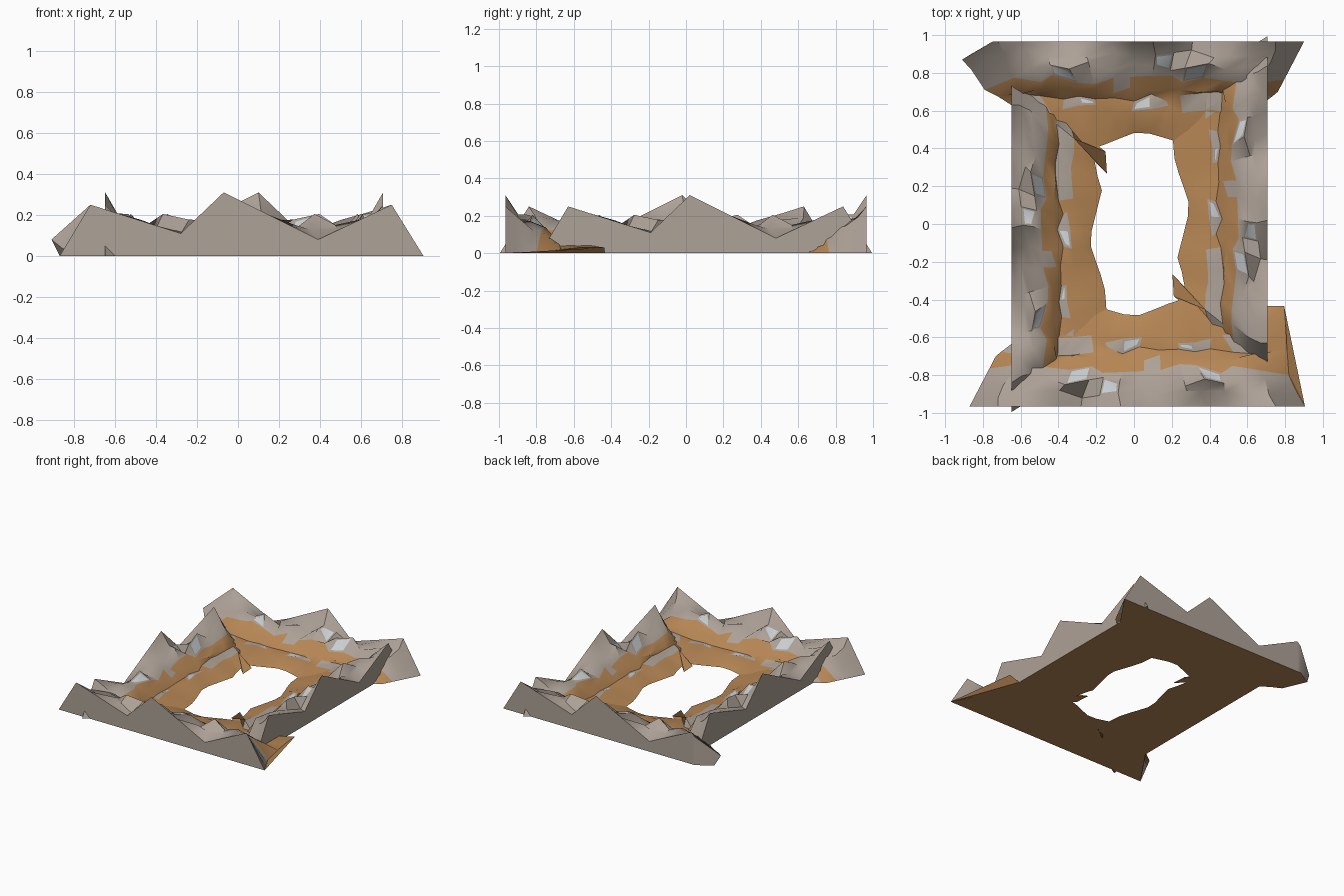
import bpy, bmesh, random
from math import pi
from mathutils import Matrix

if "Cube" in bpy.data.objects:
    bpy.data.objects.remove(bpy.data.objects["Cube"])

def material(name, c):
    m = bpy.data.materials.new(name)
    m.diffuse_color = (*c, 1)
    m.use_nodes = True
    m.node_tree.nodes["Principled BSDF"].inputs["Base Color"].default_value = m.diffuse_color
    return m

MATS = [material("rock", (0.42, 0.36, 0.31)),
        material("earth", (0.47, 0.24, 0.09)),
        material("pale_stone", (0.62, 0.65, 0.67))]

# crest height and foot depth along the ridge
CREST = [(-.87, 0), (-.72, .25), (-.28, .11), (-.07, .31), (.39, .08), (.75, .25), (.905, 0)]
FOOT = [(-.9, .58), (-.5, .58), (-.4, .5), (-.27, .55), (0, .472), (.24, .565), (.4, .58), (.9, .56)]
STATIONS = [-.87, -.72, -.6, -.5, -.4, -.28, -.17, -.07, .04, .15, .27, .39, .5, .62, .75, .905]
# depth and height of the terraces between crest and foot
ROWS = [(0, 0), (.06, .15), (.13, .15), (.2, .12), (.265, .085), (.29, .05), (.36, .05), (.48, 0)]
BAND = [0, 0, 0, 1, 1, 0, 1]
PALE = {(2, 4), (1, 6), (2, 11), (5, 7), (5, 10)}

def interp(table, x):
    for (a, p), (b, q) in zip(table, table[1:]):
        if x <= b:
            return p + (q - p) * max(0, x - a) / (b - a)
    return table[-1][1]

def ridge(name, offset, angle, depth=1, end=None, toe=None):
    rnd = random.Random(4)
    bm = bmesh.new()
    grid, base = [], []
    last = len(STATIONS) - 1
    for i, s0 in enumerate(STATIONS):
        crest = interp(CREST, s0)
        tip = i in (0, last)
        col = []
        for r, (d, z) in enumerate(ROWS):
            s = s0
            if r == 0:
                z = crest
            elif r == 7:
                d, z = interp(FOOT, s * .68), 0
            elif not tip:
                d += rnd.uniform(-.025, .025)
                s += rnd.uniform(-.025, .025)
                z += rnd.uniform(-.02, .02) * (z / .1)
                if r == 1:
                    z = z * .55 + crest * .45
                if r == 2 and i in (4, 7, 11):
                    z = .205
            x = s * (1 - .6 * d)
            if tip:
                z = 0
                x *= 1 - max(0, d - .27) * 1.2      # ends pinch in behind the corner
            p = (x, d * depth, z)
            if end and i == last:
                p = (end[r][0], end[r][1] * depth, end[r][2])
            col.append(bm.verts.new(p))
        grid.append(col)
        c = col[0].co
        base.append(col[0] if c.z == 0 else bm.verts.new((c.x, c.y, 0)))

    def face(vs, m):
        vs = list(dict.fromkeys(vs))
        if len(vs) > 2:
            f = bm.faces.new(vs)
            f.material_index = m
            return f

    pale = []
    for i in range(last):
        a, b = grid[i], grid[i + 1]
        for r in range(7):
            m = BAND[r]
            if r in (3, 5) and rnd.random() < .3:
                m = 1 - m
            if i == last - 1 and r > 2:
                m = 1
            f = face([a[r], b[r], b[r + 1], a[r + 1]], m)
            if (r, i) in PALE:
                f.material_index = 0
                pale.append(f)
        face([base[i], base[i + 1], b[0], a[0]], 0)      # outer wall
        face([base[i + 1], base[i], a[7], b[7]], 1)      # underside
    if toe:                                              # closes a raised end
        t, e = bm.verts.new(toe), grid[last]
        face([base[last], t, e[1], e[0]], 0)
        face([t, e[3], e[2], e[1]], 0)
        face([base[last], e[7], e[6], e[5], e[4], e[3], t], 1)
    elif end:
        face([base[last]] + grid[last][::-1], 1)
    bmesh.ops.recalc_face_normals(bm, faces=bm.faces)
    # pale stones sit as small patches inside their faces
    bmesh.ops.inset_individual(bm, faces=pale, thickness=.018)
    for f in pale:
        f.material_index = 2
    bm.transform(Matrix.Translation(offset) @ Matrix.Rotation(angle, 4, 'Z'))
    me = bpy.data.meshes.new(name)
    bm.to_mesh(me)
    bm.free()
    for m in MATS:
        me.materials.append(m)
    ob = bpy.data.objects.new(name, me)
    bpy.context.collection.objects.link(ob)
    bpy.ops.object.select_all(action='DESELECT')
    ob.select_set(True)
    bpy.context.view_layer.objects.active = ob
    bpy.ops.object.shade_smooth_by_angle(angle=.6)

# reshaped ridge ends: low spur at the front right, bent shoulder at the back left
SPUR = [(.905, 0, 0), (.87, .06, 0), (.84, .12, 0), (.82, .165, 0),
        (.81, .3, .02), (.805, .4, .03), (.795, .53, .03), (.71, .53, 0)]
SHOULDER = [(.78, 0, .22), (.94, .095, .08), (.89, .15, .04), (.82, .255, 0),
            (.75, .29, 0), (.68, .335, 0), (.64, .4, 0), (.6, .5, 0)]

ridge("front_ridge", (0, -.965, 0), 0, end=SPUR)
ridge("back_ridge", (.03, .965, 0), pi, end=SHOULDER, toe=(.9, .07, 0))
ridge("right_ridge", (.708, .09, 0), pi / 2, .87)
ridge("left_ridge", (-.648, -.09, 0), -pi / 2, .87)
